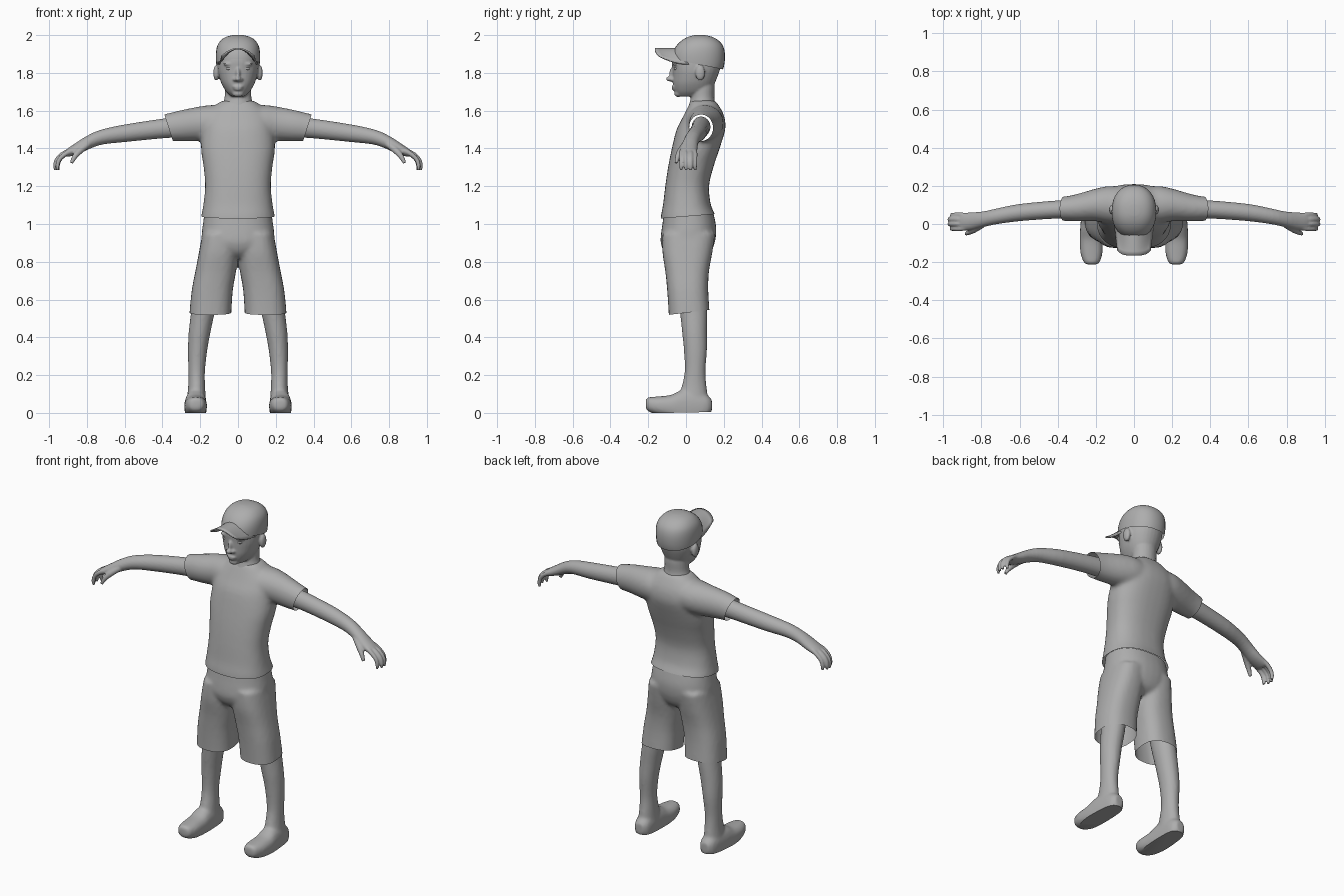
import bpy, bmesh, math
from mathutils import Vector, Matrix

if "Cube" in bpy.data.objects:
    bpy.data.objects.remove(bpy.data.objects["Cube"])

grey = bpy.data.materials.new("plain grey")
grey.diffuse_color = (0.42, 0.42, 0.42, 1)
grey.use_nodes = True
grey.node_tree.nodes["Principled BSDF"].inputs["Base Color"].default_value = grey.diffuse_color


def spline(rings, steps):
    """Catmull-Rom interpolation of ring tuples."""
    out = []
    for i in range(len(rings) - 1):
        p0, p1 = rings[max(i - 1, 0)], rings[i]
        p2, p3 = rings[i + 1], rings[min(i + 2, len(rings) - 1)]
        for k in range(steps):
            t = k / steps
            out.append([0.5 * (2 * b + (c - a) * t + (2 * a - 5 * b + 4 * c - d) * t * t
                               + (3 * b - a - 3 * c + d) * t ** 3)
                        for a, b, c, d in zip(p0, p1, p2, p3)])
    return out + [list(rings[-1])]


def loft(bm, rings, axis=None, power=2.0, n=24, steps=3):
    """Closed skin through rings (x, y, z, half width, half depth)."""
    rings = spline(rings, steps)
    loops = []
    for i, (x, y, z, ra, rb) in enumerate(rings):
        if axis == "z":
            u, v = Vector((1, 0, 0)), Vector((0, 1, 0))
        elif axis == "y":
            u, v = Vector((1, 0, 0)), Vector((0, 0, 1))
        else:
            a, b = rings[max(i - 1, 0)], rings[min(i + 1, len(rings) - 1)]
            u = Vector((0, 1, 0))
            v = (Vector(b[:3]) - Vector(a[:3])).cross(u).normalized()
        loop = []
        for k in range(n):
            c, s = math.cos(math.tau * k / n), math.sin(math.tau * k / n)
            c = math.copysign(abs(c) ** (2 / power), c)
            s = math.copysign(abs(s) ** (2 / power), s)
            loop.append(bm.verts.new(Vector((x, y, z)) + u * ra * c + v * rb * s))
        loops.append(loop)
    for a, b in zip(loops, loops[1:]):
        for k in range(n):
            bm.faces.new((a[k], a[(k + 1) % n], b[(k + 1) % n], b[k]))
    bm.faces.new(loops[0])
    bm.faces.new(loops[-1])


def stack(rows, cx=0.0):
    """Rows (z, front y, back y, half width) to horizontal rings."""
    return [(cx, (f + b) / 2, z, w, (b - f) / 2) for z, f, b, w in rows]


def blob(bm, pos, size):
    m = Matrix.Translation(pos) @ Matrix.Diagonal((*size, 1))
    bmesh.ops.create_uvsphere(bm, u_segments=16, v_segments=10, radius=1, matrix=m)


def finish(name, bm, voxel=0, smooth=0, cuts=(), mirror=False, angle=40):
    """Fuse the parts, trim open hems with planes, then shade."""
    bmesh.ops.recalc_face_normals(bm, faces=bm.faces)
    ob = bpy.data.objects.new(name, bpy.data.meshes.new(name))
    bpy.context.collection.objects.link(ob)
    bm.to_mesh(ob.data)
    bm.free()
    if voxel:
        r = ob.modifiers.new("fuse", "REMESH")
        r.mode, r.voxel_size = "VOXEL", voxel
        s = ob.modifiers.new("relax", "SMOOTH")
        s.factor, s.iterations = 0.5, smooth
        fused = bpy.data.meshes.new_from_object(
            ob.evaluated_get(bpy.context.evaluated_depsgraph_get()))
        ob.modifiers.clear()
        ob.data = fused
    bm = bmesh.new()
    bm.from_mesh(ob.data)
    for co, no, fill in cuts:
        res = bmesh.ops.bisect_plane(bm, geom=bm.verts[:] + bm.edges[:] + bm.faces[:],
                                     plane_co=co, plane_no=no, clear_outer=True)
        if fill:
            edges = [e for e in res["geom_cut"] if isinstance(e, bmesh.types.BMEdge)]
            bmesh.ops.holes_fill(bm, edges=edges, sides=0)
    bm.to_mesh(ob.data)
    bm.free()
    ob.data.materials.clear()
    ob.data.materials.append(grey)
    if mirror:
        ob.modifiers.new("mirror", "MIRROR").use_mirror_merge = False
    bpy.ops.object.select_all(action="DESELECT")
    ob.select_set(True)
    bpy.context.view_layer.objects.active = ob
    bpy.ops.object.shade_smooth_by_angle(angle=math.radians(angle))
    return ob


# shirt: torso and two sleeves, open at the hems
bm = bmesh.new()
loft(bm, stack([(0.98, -.135, .165, .2), (1.04, -.133, .158, .195), (1.1, -.122, .132, .184),
                (1.2, -.11, .122, .174), (1.3, -.095, .145, .182), (1.4, -.075, .178, .196),
                (1.5, -.05, .208, .19), (1.56, -.02, .205, .18), (1.6, 0, .19, .15),
                (1.64, .02, .165, .105), (1.655, .03, .15, .075)]), "z", 2.4, 32)
for s in (1, -1):
    loft(bm, [(0, .09, 1.53, .1, .09), (s * .12, .1, 1.535, .1, .096),
              (s * .2, .1, 1.53, .086, .092), (s * .3, .085, 1.52, .072, .082),
              (s * .37, .08, 1.51, .064, .074), (s * .45, .075, 1.49, .062, .072)])
finish("shirt", bm, 0.012, 6, [((0, 0, 1.04), (0, .08, -1), False)]
       + [((s * .39, 0, 1.58), (s * .14, 0, -.045), False) for s in (1, -1)])

# shorts: hips and two wide legs, open at the hems
bm = bmesh.new()
loft(bm, stack([(1.08, -.115, .14, .175), (1.0, -.125, .158, .186), (.95, -.132, .16, .192),
                (.9, -.134, .152, .19), (.85, -.115, .13, .15), (.82, -.08, .09, .1)]),
     "z", 2.3, 32)
for s in (1, -1):
    loft(bm, [(s * cx, (f + b) / 2, z, w, (b - f) / 2) for z, cx, f, b, w in
              [(.46, .147, -.09, .127, .113), (.53, .146, -.092, .125, .111),
               (.65, .136, -.1, .118, .109), (.75, .118, -.11, .122, .108),
               (.85, .103, -.125, .14, .104), (.95, .095, -.125, .155, .094)]], "z", 2.5)
finish("shorts", bm, 0.011, 5, [((0, 0, 1.055), (0, 0, 1), False),
                                ((0, 0, .53), (0, .12, -1), False)])

# legs with feet, flat soles
bm = bmesh.new()
loft(bm, [(.17, .03, .66, .065, .08), (.185, .04, .54, .063, .073), (.203, .045, .43, .058, .066),
          (.214, .05, .33, .051, .061), (.219, .048, .22, .044, .055),
          (.219, .043, .14, .045, .066), (.221, .035, .06, .052, .085)], "z")
loft(bm, [(.222, -.213, .048, .022, .022), (.222, -.2, .045, .042, .037),
          (.223, -.15, .038, .058, .049), (.225, -.08, .033, .06, .062),
          (.224, -.02, .033, .058, .088), (.222, .05, .032, .054, .088),
          (.22, .11, .035, .046, .06), (.22, .137, .04, .025, .03)], "y", 2.4)
finish("leg", bm, 0.009, 4, [((0, 0, 0.002), (0, .02, -1), True)], True)

# arms with hands, four fingers and a thumb
bm = bmesh.new()
loft(bm, [(.3, .08, 1.515, .05, .055), (.42, .075, 1.503, .047, .051), (.6, .06, 1.48, .045, .046),
          (.72, .04, 1.46, .041, .039), (.79, .025, 1.433, .041, .034),
          (.85, .015, 1.40, .046, .029), (.9, .012, 1.376, .046, .021),
          (.915, .012, 1.368, .04, .014)])
for y, dx in ((-.025, -.012), (0, 0), (.025, 0), (.048, -.014)):
    loft(bm, [(.88, y * .9 + .002, 1.388, .013, .014), (.925 + dx, y, 1.372, .013, .013),
              (.957 + dx, y, 1.343, .012, .012), (.968 + dx, y, 1.31, .011, .011),
              (.966 + dx, y, 1.284, .007, .007)], n=12)
loft(bm, [(.79, 0, 1.425, .02, .018), (.835, -.028, 1.39, .018, .018),
          (.865, -.044, 1.355, .014, .014), (.882, -.052, 1.322, .009, .009)], n=12)
finish("arm", bm, 0.0055, 2, mirror=True)

# head with neck, ears, nose, brow and lips
bm = bmesh.new()
loft(bm, stack([(1.675, -.04, .09, .035), (1.7, -.058, .13, .062), (1.74, -.068, .15, .086),
                (1.78, -.07, .167, .1), (1.82, -.072, .18, .108), (1.87, -.074, .188, .107),
                (1.92, -.058, .17, .095), (1.95, -.02, .14, .07)]), "z", 2.15, 32)
loft(bm, stack([(1.59, 0, .17, .1), (1.63, .015, .158, .083), (1.67, .025, .15, .071),
                (1.72, .025, .152, .07), (1.76, .03, .15, .07)]), "z")
blob(bm, (0, -.068, 1.795), (.013, .022, .035))
blob(bm, (0, -.08, 1.768), (.017, .027, .014))
blob(bm, (0, -.064, 1.727), (.028, .013, .007))
blob(bm, (0, -.062, 1.714), (.024, .013, .007))
blob(bm, (0, -.042, 1.69), (.03, .02, .018))
for s in (1, -1):
    blob(bm, (s * .016, -.072, 1.765), (.011, .014, .01))
    blob(bm, (s * .045, -.054, 1.847), (.034, .016, .01))
    blob(bm, (s * .115, .075, 1.8), (.016, .026, .042))
finish("head", bm, 0.006, 3)

# eyes
bm = bmesh.new()
blob(bm, (.043, -.052, 1.823), (.021, .013, .009))
finish("eye", bm, mirror=True)

# cap crown, open below and lower at the back
bm = bmesh.new()
loft(bm, stack([(1.79, -.07, .185, .108), (1.84, -.077, .202, .115), (1.9, -.073, .206, .117),
                (1.945, -.05, .195, .109), (1.975, -.018, .168, .088), (1.992, .015, .135, .06),
                (2.0, .045, .1, .025)]), "z", 2.2, 32)
finish("cap_crown", bm, cuts=[((0, .065, 1.845), (0, -.2, -1), False)])

# cap brim: arched sheet
bm = bmesh.new()
N, M = 14, 6
rows = []
for j in range(M + 1):
    t, row = j / M, []
    for i in range(N + 1):
        u = 2 * i / N - 1
        back, front = -.035 + .05 * u * u, -.165 + .025 * u ** 4
        row.append(bm.verts.new((u * (.108 - .02 * t), back + (front - back) * t,
                                 1.932 - u * u * (.085 - .045 * t * t))))
    rows.append(row)
for a, b in zip(rows, rows[1:]):
    for i in range(N):
        bm.faces.new((a[i], a[i + 1], b[i + 1], b[i]))
brim = finish("cap_brim", bm)
brim.modifiers.new("thickness", "SOLIDIFY").thickness = 0.008
